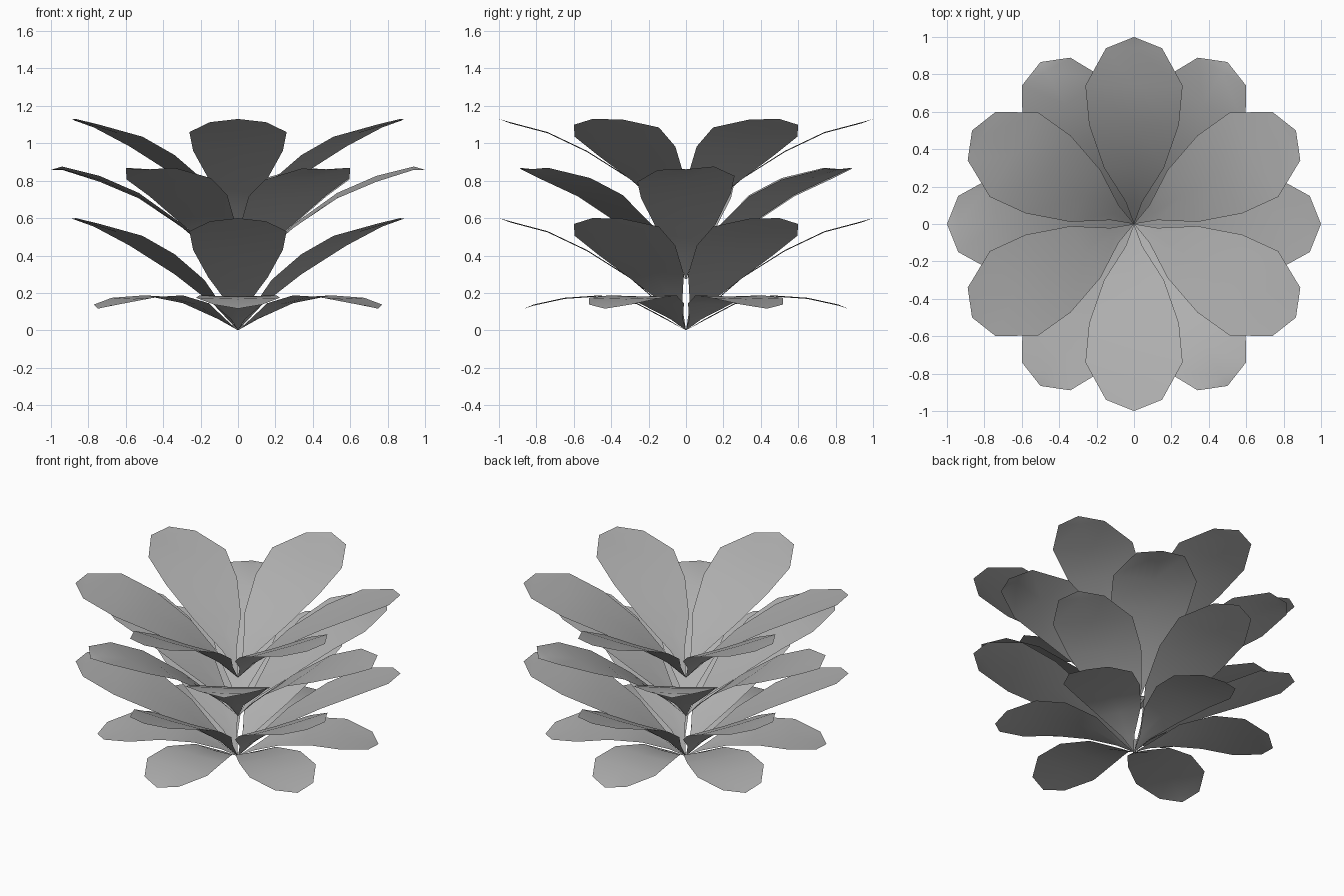
import bpy, bmesh, math

if "Cube" in bpy.data.objects:
    bpy.data.objects.remove(bpy.data.objects["Cube"])

# petal half-width at each profile row (root and tip are points)
WIDTHS = [0.045, 0.16, 0.24, 0.26, 0.15]

# side profiles: radius, height above the layer root
UPRIGHT = [(0, 0), (0.12, 0.13), (0.30, 0.285), (0.53, 0.43), (0.74, 0.53), (0.94, 0.583), (1.0, 0.60)]
ARCHED = [(0, 0), (0.12, 0.13), (0.30, 0.29), (0.53, 0.45), (0.74, 0.54), (0.94, 0.597), (1.0, 0.588)]
FLAT = [(0, 0), (0.10, 0.06), (0.26, 0.145), (0.46, 0.187), (0.65, 0.174), (0.815, 0.138), (0.865, 0.116)]

leaf_mat = bpy.data.materials.new("leaf_grey")
leaf_mat.diffuse_color = (0.43, 0.43, 0.43, 1)
leaf_mat.use_nodes = True
leaf_mat.node_tree.nodes["Principled BSDF"].inputs["Base Color"].default_value = leaf_mat.diffuse_color


def petal_ring(name, profile, base, start, scale=1.0, roll=lambda a: 0.0, cup=0.006):
    """Six petals around the axis, each two strips wide with a midrib."""
    bm = bmesh.new()
    for i in range(6):
        a = math.radians(start + 60 * i)
        c, s, tilt = math.cos(a), math.sin(a), roll(a)

        def vert(r, t, z):
            return bm.verts.new((r * c - t * s, r * s + t * c, base + z + t * tilt))

        root = vert(0, 0, 0)
        tip = vert(profile[-1][0], 0, profile[-1][1])
        rows = []
        for (r, z), w in zip(profile[1:-1], WIDTHS):
            w *= scale
            rows.append([vert(r, -w, z), vert(r, 0, z - cup), vert(r, w, z)])
        for k in range(2):
            bm.faces.new((root, rows[0][k], rows[0][k + 1]))
            for lo, hi in zip(rows, rows[1:]):
                bm.faces.new((lo[k], hi[k], hi[k + 1], lo[k + 1]))
            bm.faces.new((rows[-1][k], tip, rows[-1][k + 1]))
    # smooth petals, upper side facing up
    bm.normal_update()
    for f in bm.faces:
        if f.normal.z < 0:
            f.normal_flip()
        f.smooth = True
    me = bpy.data.meshes.new(name)
    bm.to_mesh(me)
    bm.free()
    me.materials.append(leaf_mat)
    ob = bpy.data.objects.new(name, me)
    bpy.context.collection.objects.link(ob)
    return ob


def side_lift(a):
    """Petal edges nearer the x axis sit higher."""
    return -0.11 * math.sin(2 * a)


def twist(a):
    return 0.06 * math.cos(a) ** 2


# four stacked rings, alternating by half a step
petal_ring("ground_leaves", FLAT, 0.0, 30, scale=0.86)
petal_ring("lower_leaves", UPRIGHT, 0.0, 30, roll=side_lift)
petal_ring("middle_leaves", ARCHED, 0.27, 0, roll=twist)
petal_ring("top_leaves", UPRIGHT, 0.53, 30, roll=side_lift)
